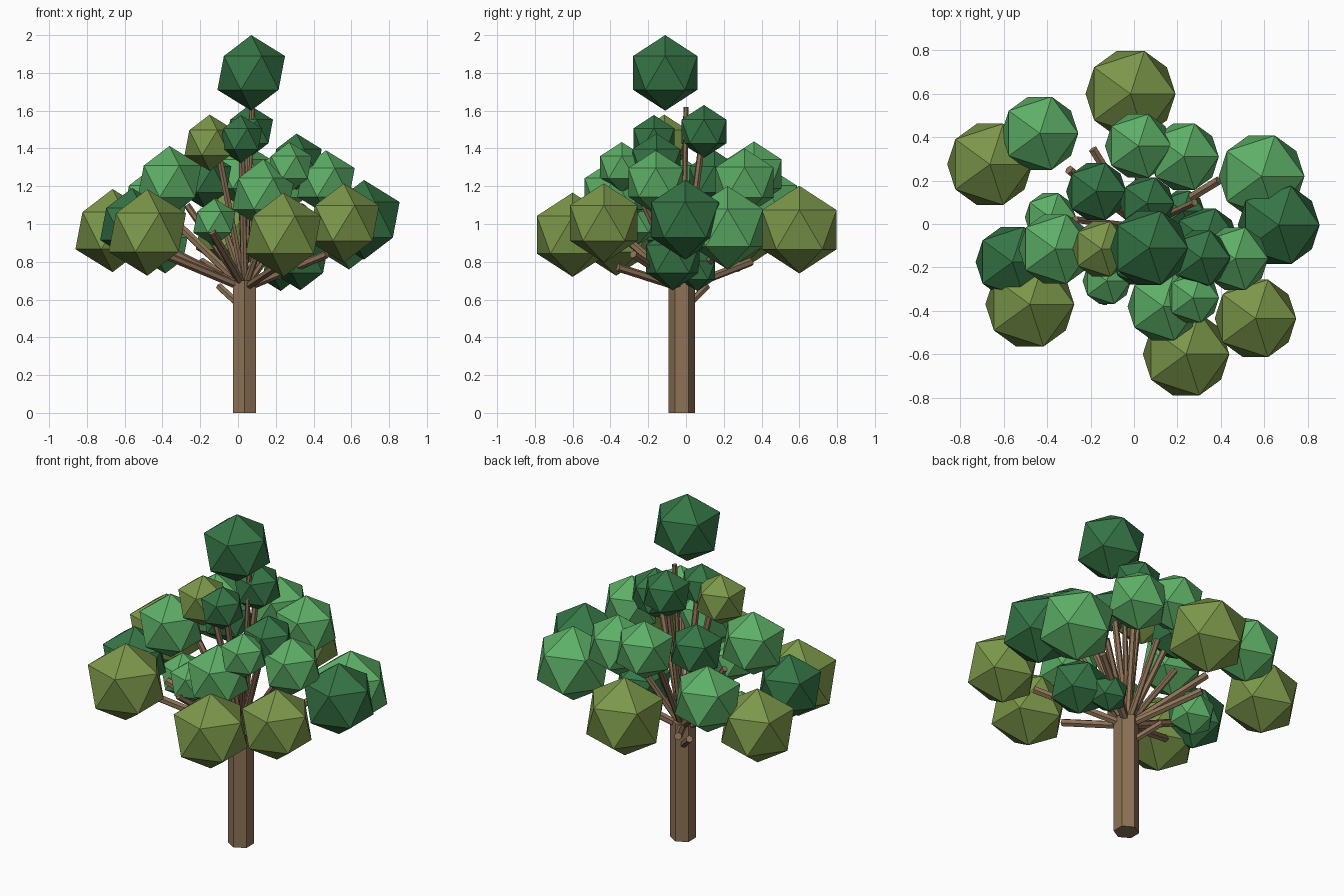
import bpy
from mathutils import Vector

cube = bpy.data.objects.get("Cube")
if cube:
    bpy.data.objects.remove(cube, do_unlink=True)


def make_material(name, colour):
    mat = bpy.data.materials.new(name)
    mat.use_nodes = True
    mat.diffuse_color = (*colour, 1)
    mat.node_tree.nodes["Principled BSDF"].inputs["Base Color"].default_value = (*colour, 1)
    return mat


bark = make_material("brown bark", (.27, .17, .095))
light = make_material("light green leaves", (.11, .43, .135))
dark = make_material("dark green leaves", (.036, .178, .061))
olive = make_material("olive leaves", (.2, .31, .068))


def add_rod(name, start, end, radius, sides=6):
    start, end = Vector(start), Vector(end)
    axis = end - start
    bpy.ops.mesh.primitive_cylinder_add(vertices=sides, radius=radius, depth=axis.length,
                                        location=(start + end) / 2)
    rod = bpy.context.object
    rod.name = name
    if axis.x or axis.y:
        rod.rotation_euler = axis.to_track_quat('Z', 'Y').to_euler()
    rod.data.materials.append(bark)


def add_clumps(name, mat, clumps):
    for x, y, z, radius in clumps:
        bpy.ops.mesh.primitive_ico_sphere_add(subdivisions=1, radius=radius, location=(x, y, z))
        clump = bpy.context.object
        clump.name = name
        clump.data.materials.append(mat)


# Trunk
add_rod("trunk", (.035, -.022, 0), (.035, -.022, .7), .07)

# Leader and side branches, fanning out from the trunk top
crown = (.035, -.015, .66)
add_rod("leader", crown, (.075, 0, 1.62), .014)
add_rod("low_stub", (.02, 0, .56), (-.1, .11, .67), .02)
for tip in [(-.42, -.24, .85), (.2, -.36, .77), (.47, -.28, .84), (-.3, .25, .98),
            (-.19, .345, .8), (.39, .2, .88), (-.14, -.36, .96), (-.4, -.1, .88)]:
    add_rod("branch", crown, tip, .022)
for tip in [(.02, .22, 1.1), (.28, .1, 1.06), (-.27, .02, 1.1), (-.1, -.09, 1.36),
            (.25, -.13, 1.25), (.22, -.27, 1.2), (.06, .08, 1.4), (.02, -.14, 1.4),
            (-.13, .11, 1.15), (.35, -.11, 1.1)]:
    add_rod("upper_branch", crown, tip, .018)

# Leaf clumps
add_clumps("olive_clump", olive, [
    (-.016, .6, .97, .232), (-.664, .275, .965, .22), (-.48, -.37, .955, .229),
    (.24, -.6, .943, .223), (.56, -.435, 1.005, .21), (-.15, -.115, 1.43, .149)])
add_clumps("light_clump", light, [
    (-.434, .418, 1.115, .198), (.02, .36, 1.265, .172), (.23, .31, 1.22, .18),
    (.588, .22, .98, .221), (.466, -.16, 1.22, .17), (-.363, -.115, 1.225, .188),
    (-.385, .03, .87, .132), (.135, -.38, 1.16, .184), (.272, -.34, 1.3, .134),
    (-.125, -.262, 1.01, .125)])
add_clumps("dark_clump", dark, [
    (.07, -.11, 1.8, .2), (.667, -.005, 1.022, .211), (-.56, -.175, 1, .19),
    (-.174, .15, 1.235, .155), (.06, .095, 1.49, .14), (.33, -.07, .815, .166),
    (.31, -.157, 1.33, .149), (.015, -.17, 1.45, .127), (.226, .06, .755, .11)])
